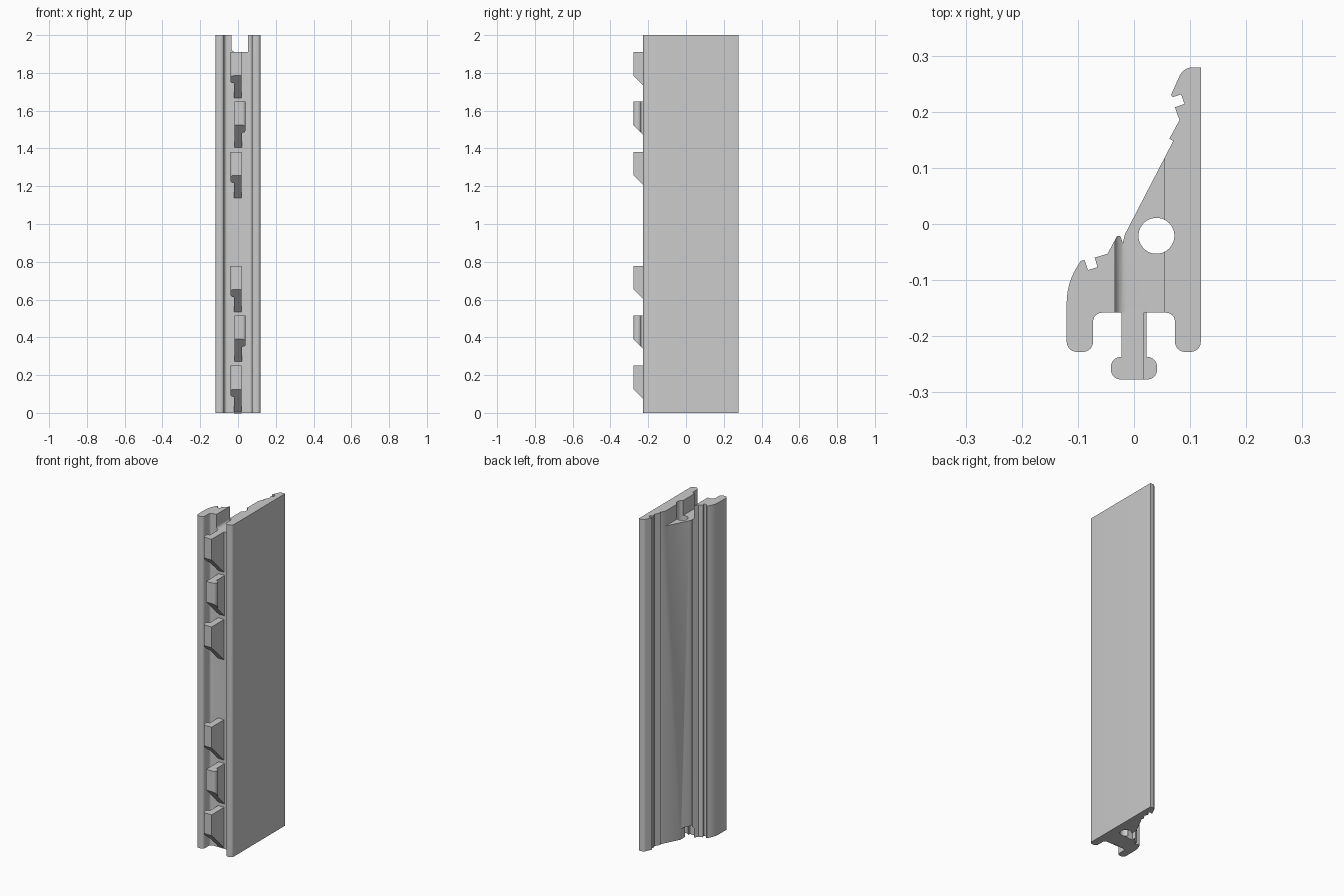
import bpy, bmesh, math
from mathutils import Vector

cube = bpy.data.objects.get("Cube")
if cube:
    bpy.data.objects.remove(cube)

grey = bpy.data.materials.new("plain grey")
grey.use_nodes = True
colour = (0.6, 0.6, 0.6, 1)
grey.diffuse_color = colour
grey.node_tree.nodes["Principled BSDF"].inputs["Base Color"].default_value = colour


def rounded(points, steps=6):
    """Outline with each corner (x, y, radius) replaced by a tangent arc."""
    out = []
    for i, (x, y, *r) in enumerate(points):
        p = Vector((x, y))
        if not r:
            out.append(p)
            continue
        a = (Vector(points[i - 1][:2]) - p).normalized()
        b = (Vector(points[(i + 1) % len(points)][:2]) - p).normalized()
        half = a.angle(b) / 2
        centre = p + (a + b).normalized() * (r[0] / math.sin(half))
        start = (p + a * (r[0] / math.tan(half)) - centre).normalized()
        end = (p + b * (r[0] / math.tan(half)) - centre).normalized()
        out += [centre + start.slerp(end, k / steps) * r[0] for k in range(steps + 1)]
    return out


def prism(name, outline, z0, z1):
    """Extrude an outline upward into a closed solid."""
    bm = bmesh.new()
    face = bm.faces.new([bm.verts.new((p[0], p[1], z0)) for p in outline])
    top = bmesh.ops.extrude_face_region(bm, geom=[face], use_keep_orig=True)["geom"]
    bmesh.ops.translate(bm, vec=(0, 0, z1 - z0),
                        verts=[v for v in top if isinstance(v, bmesh.types.BMVert)])
    bmesh.ops.recalc_face_normals(bm, faces=bm.faces)
    mesh = bpy.data.meshes.new(name)
    bm.to_mesh(mesh)
    bm.free()
    mesh.materials.append(grey)
    obj = bpy.data.objects.new(name, mesh)
    bpy.context.collection.objects.link(obj)
    return obj


def box(x0, x1, y0, y1):
    return [(x0, y0), (x1, y0), (x1, y1), (x0, y1)]


def cut(obj, cutter):
    mod = obj.modifiers.new("cut", "BOOLEAN")
    mod.operation, mod.solver, mod.object = "DIFFERENCE", "EXACT", cutter
    bpy.context.view_layer.objects.active = obj
    bpy.ops.object.modifier_apply(modifier=mod.name)
    bpy.data.objects.remove(cutter)


def round_edges(obj, width, test):
    """Bevel the edges whose middle passes the test."""
    bm = bmesh.new()
    bm.from_mesh(obj.data)
    edges = [e for e in bm.edges if test((e.verts[0].co + e.verts[1].co) / 2)]
    bmesh.ops.bevel(bm, geom=edges, offset=width, segments=5, profile=0.5, affect="EDGES")
    bm.to_mesh(obj.data)
    bm.free()


def smooth(obj):
    bpy.ops.object.select_all(action="DESELECT")
    obj.select_set(True)
    bpy.context.view_layer.objects.active = obj
    bpy.ops.object.shade_smooth_by_angle(angle=math.radians(30))


# Rail: constant section with two front legs, a sloped back and snap notches
section = [
    (-0.12, -0.228, 0.018), (-0.073, -0.228, 0.018), (-0.073, -0.158, 0.016),
    (0.073, -0.158, 0.016), (0.073, -0.228, 0.018), (0.119, -0.228, 0.018),
    (0.119, 0.279), (0.088, 0.279, 0.025), (0.066, 0.23), (0.069, 0.226),
    (0.084, 0.231), (0.09, 0.214), (0.073, 0.208), (0.081, 0.185),
    (0.063, 0.152), (0.07, 0.148), (-0.016, -0.018), (-0.02, -0.034),
    (-0.024, -0.022), (-0.03, -0.021), (-0.047, -0.053), (-0.07, -0.06),
    (-0.065, -0.077), (-0.082, -0.082), (-0.088, -0.064), (-0.095, -0.066),
    (-0.12, -0.105, 0.12), (-0.12, -0.17),
]
rail = prism("rail", rounded(section), 0, 2)

# Channel across the top, with a rounded lower corner
channel = prism("channel_cutter", box(-0.034, 0.054, -0.4, 0.4), 1.91, 2.2)
round_edges(channel, 0.02, lambda m: m.z < 1.92 and m.x < -0.03)
cut(rail, channel)

# Shallow relief at the foot of the sloped back
relief = prism("relief_cutter", box(-0.034, 0.012, -0.055, 0.3), -0.2, 0.07)
round_edges(relief, 0.015, lambda m: m.z > 0.06 and abs(m.y - 0.12) < 0.1)
cut(rail, relief)

# Round bore along the whole length
bore = [(0.04 + 0.032 * math.cos(k * math.pi / 20),
         -0.021 + 0.032 * math.sin(k * math.pi / 20)) for k in range(40)]
cut(rail, prism("bore_cutter", bore, -0.1, 2.1))
smooth(rail)

# Hooks: stem with a rounded head on one side and a sloped underside
hook = [(-0.022, -0.15), (-0.022, -0.237), (-0.041, -0.237, 0.017),
        (-0.041, -0.277, 0.017), (0.018, -0.277), (0.018, -0.15)]
for i, (top, side) in enumerate([(1.91, 1), (1.648, -1), (1.382, 1),
                                 (0.778, 1), (0.515, -1), (0.25, 1)]):
    outline = [(p.x * side, p.y) for p in rounded(hook)]
    obj = prism("hook_%d" % (i + 1), outline, top - 0.3, top)
    # Lower ring follows the 45 degree underside
    for v in obj.data.vertices:
        if v.co.z < top - 0.2:
            v.co.z = top - 0.125 - (v.co.y + 0.277)
    smooth(obj)
